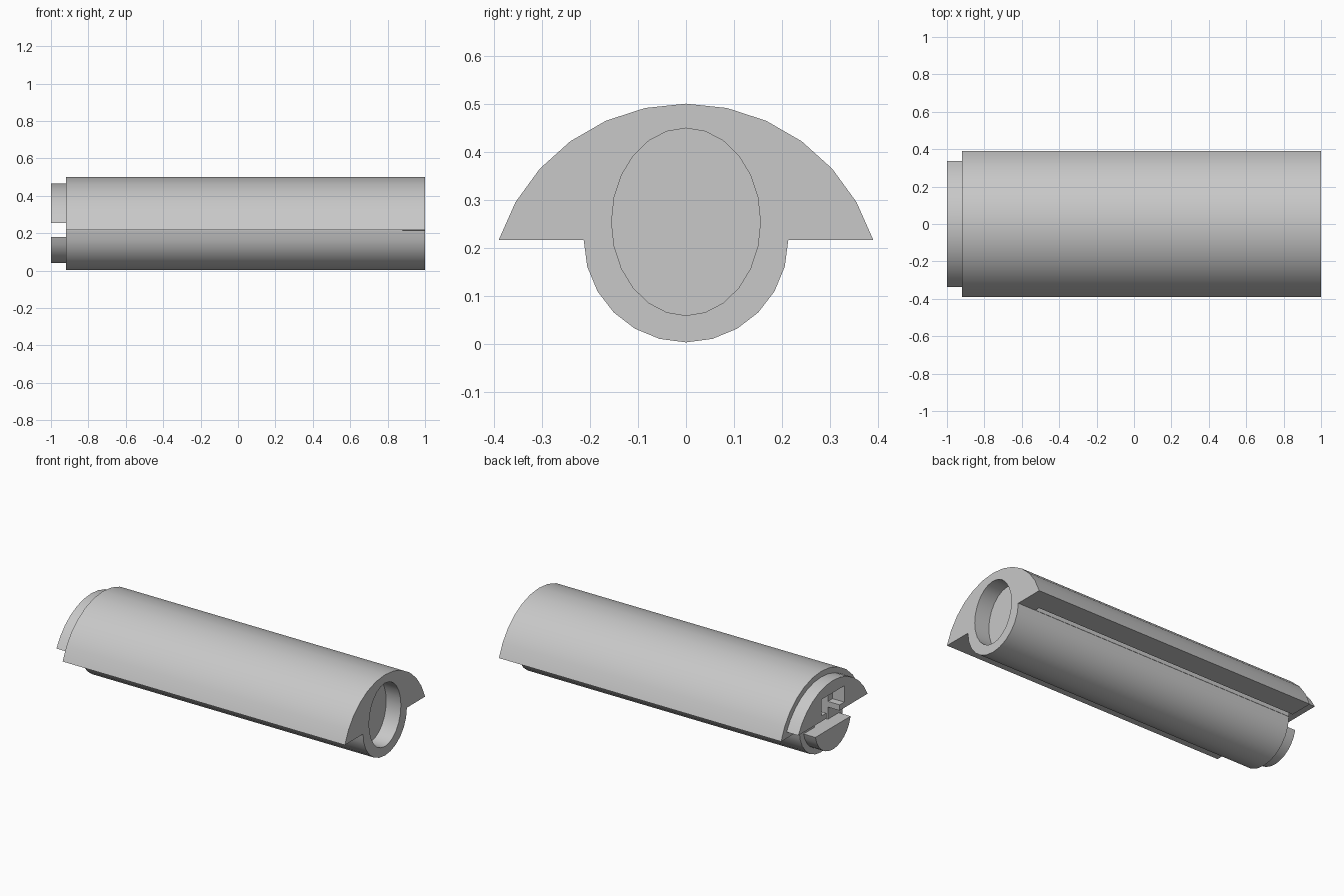
import bpy, bmesh, math

old = bpy.data.objects.get("Cube")
if old:
    bpy.data.objects.remove(old, do_unlink=True)

grey = bpy.data.materials.new("light_grey")
grey.use_nodes = True
GREY = (0.58, 0.58, 0.58, 1)
grey.diffuse_color = GREY
grey.node_tree.nodes["Principled BSDF"].inputs["Base Color"].default_value = GREY


def arc(radius_y, radius_z, centre_z, start, end, steps):
    """Points (y, z) on an arc; angles in degrees from straight up."""
    pts = []
    for i in range(steps + 1):
        a = math.radians(start + (end - start) * i / steps)
        pts.append((radius_y * math.sin(a), centre_z + radius_z * math.cos(a)))
    return pts


def extrude(name, profile, x0, x1):
    """Solid with a (y, z) profile running along x."""
    bm = bmesh.new()
    face = bm.faces.new([bm.verts.new((x0, y, z)) for y, z in profile])
    res = bmesh.ops.extrude_face_region(bm, geom=[face])
    verts = [g for g in res["geom"] if isinstance(g, bmesh.types.BMVert)]
    bmesh.ops.translate(bm, verts=verts, vec=(x1 - x0, 0, 0))
    bmesh.ops.recalc_face_normals(bm, faces=bm.faces)
    mesh = bpy.data.meshes.new(name)
    bm.to_mesh(mesh)
    bm.free()
    mesh.materials.append(grey)
    ob = bpy.data.objects.new(name, mesh)
    bpy.context.collection.objects.link(ob)
    return ob


def rect(y0, y1, z0, z1):
    return [(y0, z0), (y1, z0), (y1, z1), (y0, z1)]


def activate(ob):
    bpy.ops.object.select_all(action='DESELECT')
    ob.select_set(True)
    bpy.context.view_layer.objects.active = ob


def cut(ob, profile, x0, x1):
    cutter = extrude("cutter", profile, x0, x1)
    cutter.hide_render = True
    activate(ob)
    mod = ob.modifiers.new("cut", 'BOOLEAN')
    mod.operation = 'DIFFERENCE'
    mod.solver = 'EXACT'
    mod.object = cutter
    bpy.ops.object.modifier_apply(modifier=mod.name)
    bpy.data.objects.remove(cutter, do_unlink=True)


BACK, TIP, FLAT = -0.92, -1.0, 0.216

# Main body: wide dome over a narrower half round
dome = arc(0.41, 0.41, 0.09, -72, 72, 12)
half_round = arc(0.213, 0.213, FLAT, 90, 270, 12)
body = extrude("body", dome + half_round, BACK, 1)

# Oval socket in one end
cut(body, arc(0.155, 0.195, 0.254, 0, 345, 23), 0.9, 1.1)
# Slot behind the plug at the other end
cut(body, rect(-0.065, 0.065, 0.18, 0.34), -1.1, -0.84)
# Grooves under both overhangs
for side in (-1, 1):
    ys = sorted((side * 0.215, side * 0.245))
    cut(body, rect(*ys, 0.19, 0.24), -1.1, 0.88)

# Upper plug: smaller dome with a notch in its underside
edge = math.degrees(math.acos(0.165 / 0.375))
upper = extrude("upper_plug", arc(0.375, 0.375, 0.09, -edge, edge, 12), TIP, BACK)
cut(upper, rect(-0.065, 0.065, 0.2, 0.34), -1.1, -0.9)
cut(upper, rect(-0.11, 0.11, 0.29, 0.39), -1.1, -0.9)

# Lower plug: segment of a smaller round
edge = math.degrees(math.acos(-0.036 / 0.175))
lower = extrude("lower_plug", arc(0.175, 0.175, FLAT, edge, 360 - edge, 12), TIP, BACK)

for ob in (body, upper, lower):
    activate(ob)
    bpy.ops.object.shade_smooth_by_angle(angle=math.radians(30))
